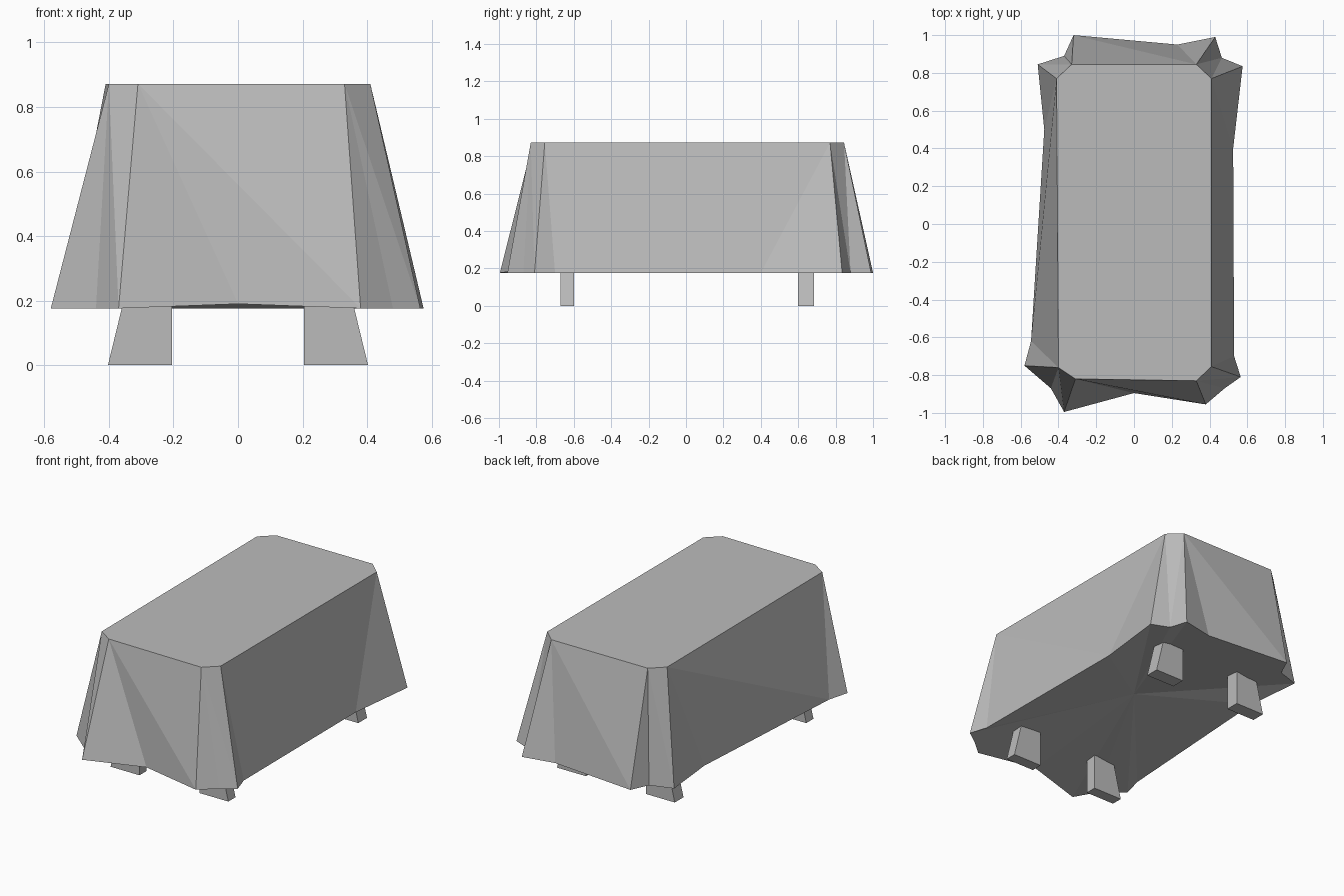
import bpy, bmesh

if "Cube" in bpy.data.objects:
    bpy.data.objects.remove(bpy.data.objects["Cube"])

grey = bpy.data.materials.new("plain grey")
grey.diffuse_color = (0.5, 0.5, 0.5, 1)
grey.use_nodes = True
grey.node_tree.nodes["Principled BSDF"].inputs["Base Color"].default_value = grey.diffuse_color


def finish(bm, name):
    bmesh.ops.recalc_face_normals(bm, faces=bm.faces)
    mesh = bpy.data.meshes.new(name)
    bm.to_mesh(mesh)
    bm.free()
    mesh.materials.append(grey)
    obj = bpy.data.objects.new(name, mesh)
    bpy.context.collection.objects.link(obj)
    return obj


# Draped cloth: table outline with clipped corners, counter-clockwise
TOP_Z, HEM_Z = 0.872, 0.176
top = [(-0.31, -0.82), (0.33, -0.83), (0.41, -0.755), (0.41, 0.77),
       (0.33, 0.845), (-0.33, 0.845), (-0.41, 0.77), (-0.40, -0.76)]
# Hem points: x, y, index of the top corner each hangs from
hem = [(-0.37, -0.995, 0), (0.0, -0.895, 0), (0.38, -0.955, 1), (0.48, -0.87, 1),
       (0.565, -0.81, 2), (0.53, -0.70, 2), (0.525, 0.40, 3), (0.575, 0.835, 3),
       (0.465, 0.88, 4), (0.43, 0.99, 4), (0.23, 0.95, 4), (-0.32, 1.0, 5),
       (-0.37, 0.89, 5), (-0.51, 0.845, 6), (-0.475, 0.50, 6), (-0.545, -0.62, 7),
       (-0.58, -0.75, 7), (-0.44, -0.87, 7)]

bm = bmesh.new()
tv = [bm.verts.new((x, y, TOP_Z)) for x, y in top]
hv = [bm.verts.new((x, y, 0.19 if x == 0 else HEM_Z)) for x, y, _ in hem]
under = bm.verts.new((0, 0, 0.29))
bm.faces.new(tv)
for i in range(len(hem)):
    j = (i + 1) % len(hem)
    a, b = hem[i][2], hem[j][2]
    bm.faces.new((hv[i], hv[j], tv[a]))          # hanging fold
    if a != b:
        bm.faces.new((hv[j], tv[b], tv[a]))      # fold up to the table edge
    bm.faces.new((hv[j], hv[i], under))          # shallow hollow underside
finish(bm, "tablecloth")


# Legs: vertical inner side, outer side splaying toward the floor
def leg(name, sx, y0, y1):
    bm = bmesh.new()
    profile = [(0.205, 0), (0.403, 0), (0.33, 0.3), (0.205, 0.3)]
    ends = [[bm.verts.new((sx * x, y, z)) for x, z in profile] for y in (y0, y1)]
    bm.faces.new(ends[0])
    bm.faces.new(ends[1])
    for i in range(4):
        j = (i + 1) % 4
        bm.faces.new((ends[0][i], ends[0][j], ends[1][j], ends[1][i]))
    finish(bm, name)


for side, sx in (("left", -1), ("right", 1)):
    leg("front_leg_" + side, sx, -0.67, -0.60)
    leg("back_leg_" + side, sx, 0.60, 0.685)
